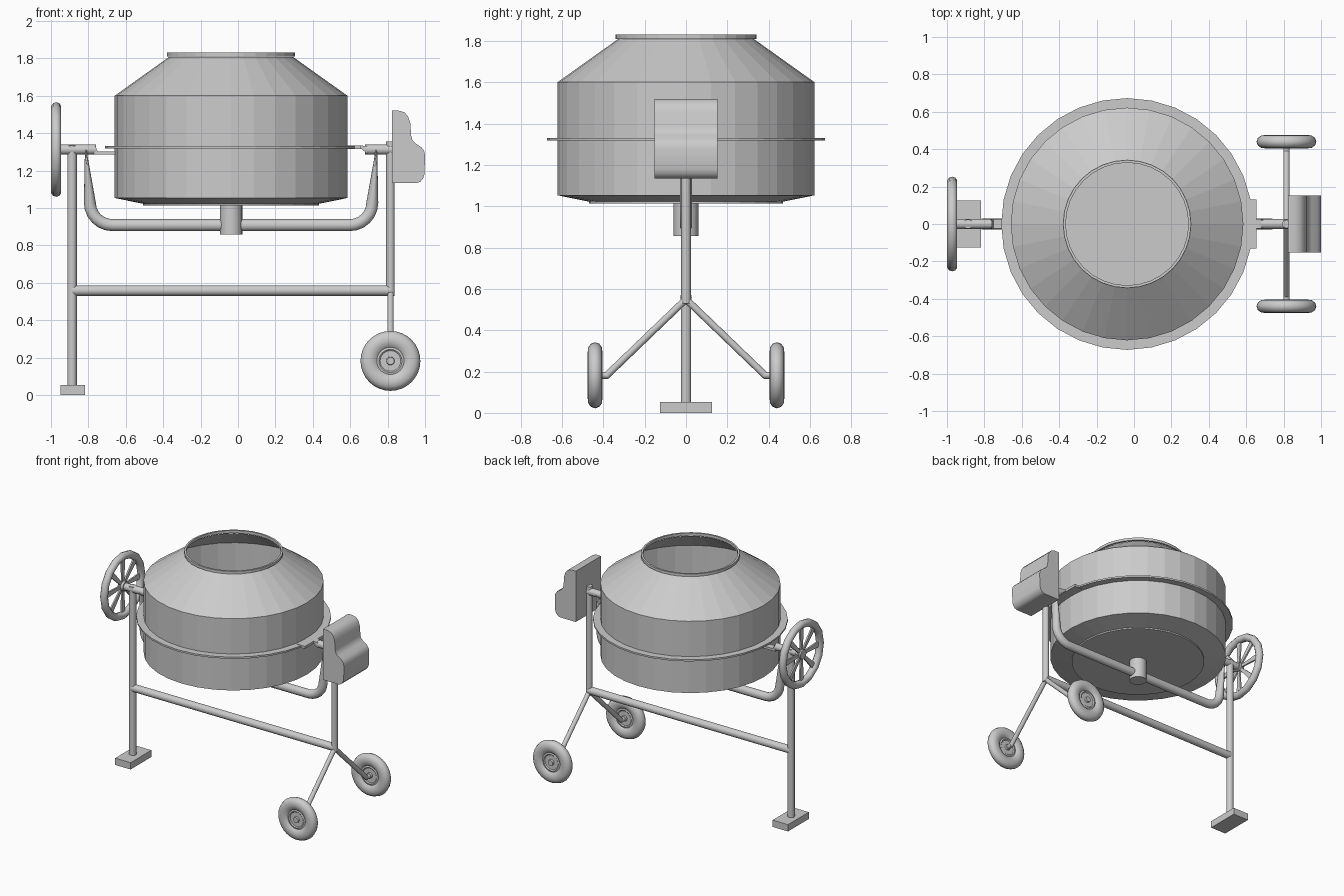
import bpy, bmesh
from math import pi, sin, cos, tau
from mathutils import Matrix, Vector

if "Cube" in bpy.data.objects:
    bpy.data.objects.remove(bpy.data.objects["Cube"])

CX = -0.037     # drum axis
SZ = 1.312      # tilting shaft height
POST = 0.815    # right post
LEG = -0.887    # left leg


def finish(name, bm, smooth=None):
    bmesh.ops.recalc_face_normals(bm, faces=bm.faces)
    me = bpy.data.meshes.new(name)
    bm.to_mesh(me)
    bm.free()
    ob = bpy.data.objects.new(name, me)
    bpy.context.collection.objects.link(ob)
    if smooth:
        bpy.ops.object.select_all(action='DESELECT')
        ob.select_set(True)
        bpy.context.view_layer.objects.active = ob
        bpy.ops.object.shade_smooth_by_angle(angle=smooth)
    return ob


def skin(bm, rings, closed=False):
    n = len(rings[0])
    pairs = list(zip(rings, rings[1:])) + ([(rings[-1], rings[0])] if closed else [])
    for a, b in pairs:
        for i in range(n):
            j = (i + 1) % n
            bm.faces.new((a[i], a[j], b[j], b[i]))


def lathe(name, profile, origin, rot=Matrix(), segs=32, closed=False, caps=(), smooth=None):
    bm = bmesh.new()
    m = Matrix.Translation(origin) @ rot
    rings = [[bm.verts.new(m @ Vector((r * cos(tau * i / segs), r * sin(tau * i / segs), h)))
              for i in range(segs)] for r, h in profile]
    skin(bm, rings, closed)
    for c in caps:
        bm.faces.new(rings[c])
    return finish(name, bm, smooth)


def rod(name, a, b, r, segs=16):
    a, b = Vector(a), Vector(b)
    d = b - a
    rot = d.to_track_quat('Z', 'Y').to_matrix().to_4x4()
    return lathe(name, [(r, 0), (r, d.length)], a, rot, segs, caps=(0, -1), smooth=0.7)


def prism(name, pts, y0, y1, smooth=None):
    bm = bmesh.new()
    rings = [[bm.verts.new((x, y, z)) for x, z in pts] for y in (y0, y1)]
    skin(bm, rings)
    for r in rings:
        bm.faces.new(r)
    return finish(name, bm, smooth)


def box(name, x0, x1, y0, y1, z0, z1):
    return prism(name, [(x0, z0), (x1, z0), (x1, z1), (x0, z1)], y0, y1)


# Drum: open shell, faceted, with rolled lip and gear ring
lathe("drum", [(0.47, 1.022), (0.622, 1.053), (0.622, 1.6), (0.33, 1.808)],
      (CX, 0, 0), caps=(0,))
lathe("drum_base_plate", [(0.47, 1.012), (0.47, 1.026)], (CX, 0, 0), caps=(0, -1))
lathe("drum_lip", [(0.328, 1.81), (0.342, 1.81), (0.342, 1.83), (0.328, 1.83)],
      (CX, 0, 0), closed=True)
lathe("drum_gear_ring", [(0.61, 1.318), (0.673, 1.318), (0.673, 1.331), (0.61, 1.331)],
      (CX, 0, 0), closed=True)
box("ring_guide_plate", 0.59, 0.655, -0.13, 0.13, 1.315, 1.334)

# Cradle: bent pipe whose ends are flattened
half = [(0.0, 0.908, 0, 0.032)]
for k in range(7):
    t = pi / 2 * k / 6
    half.append((0.635 + 0.12 * sin(t), 1.028 - 0.12 * cos(t), t, 0.032))
half += [(0.775, 1.28, pi / 2, 0.007), (0.775, 1.31, pi / 2, 0.007)]
path = [(-u, z, -t, r) for u, z, t, r in half[:0:-1]] + half
bm = bmesh.new()
rings = []
for u, z, t, r in path:
    rings.append([bm.verts.new((CX + u - sin(t) * r * cos(a), 0.03 * sin(a),
                                z + cos(t) * r * cos(a)))
                  for a in (tau * i / 16 for i in range(16))])
skin(bm, rings)
for e in (0, -1):
    bm.faces.new(rings[e])
finish("cradle", bm, 0.7)
lathe("cradle_hub", [(0.06, 0.857), (0.06, 1.015)], (CX, 0, 0), segs=24,
      caps=(0, -1), smooth=0.7)

# Shafts with flattened tongues reaching the drum
rod("left_shaft", (-0.985, 0, SZ), (-0.76, 0, SZ), 0.027)
rod("right_shaft", (0.68, 0, SZ), (0.83, 0, SZ), 0.027)
prism("left_tongue", [(-0.77, 1.285), (-0.65, 1.285), (-0.65, 1.302), (-0.75, 1.302), (-0.765, 1.335)],
      -0.025, 0.025)
prism("right_tongue", [(0.69, 1.29), (0.69, 1.33), (0.655, 1.334), (0.58, 1.334), (0.58, 1.316), (0.66, 1.316)],
      -0.025, 0.025)

# Frame
rod("left_leg", (LEG, 0, 0.03), (LEG, 0, 1.335), 0.025)
box("foot", -0.948, -0.818, -0.125, 0.125, 0, 0.052)
rod("cross_bar", (LEG, 0, 0.558), (POST, 0, 0.558), 0.028)
rod("right_post", (POST, 0, 0.53), (POST, 0, 1.355), 0.023)

# Axle legs and wheels, mirrored front to back
tyre = [(0.072, 0.018), (0.085, 0.03), (0.11, 0.036), (0.135, 0.033), (0.153, 0.02), (0.16, 0.0)]
tyre += [(r, -h) for r, h in tyre[-2::-1]]
disc = [(0.02, 0.03), (0.022, 0.016), (0.055, 0.016), (0.062, 0.022), (0.075, 0.018)]
disc += [(r, -h) for r, h in disc[::-1]]
turn_y = Matrix.Rotation(pi / 2, 4, 'X')
turn_x = Matrix.Rotation(pi / 2, 4, 'Y')
for s, tag in ((-1, "front"), (1, "back")):
    rod(tag + "_axle_leg", (POST, 0, 0.55), (POST, s * 0.385, 0.18), 0.017)
    rod(tag + "_axle", (POST, s * 0.375, 0.182), (POST, s * 0.44, 0.182), 0.017)
    lathe(tag + "_tyre", tyre, (POST, s * 0.44, 0.182), turn_y, 32, True, smooth=0.7)
    lathe(tag + "_wheel_disc", disc, (POST, s * 0.44, 0.182), turn_y, 24, caps=(0, -1), smooth=0.5)

# Hand wheel: low-poly rim, hub and eight flat spokes
WX = -0.972
rim = [(0.225 + 0.028 * cos(tau * i / 10), 0.028 * sin(tau * i / 10)) for i in range(10)]
lathe("hand_wheel_rim", rim, (WX, 0, SZ), turn_x, 16, True, smooth=0.7)
lathe("hand_wheel_hub", [(0.036, -0.018), (0.036, 0.025)], (WX, 0, SZ), turn_x, 16,
      caps=(0, -1), smooth=0.7)
bm = bmesh.new()
for k in range(8):
    m = Matrix.Translation((WX, 0, SZ)) @ Matrix.Rotation(tau * k / 8, 4, 'X')
    rings = [[bm.verts.new(m @ Vector((x, y, z)))
              for y, z in ((-0.01, 0.02), (0.01, 0.02), (0.022, 0.215), (-0.022, 0.215))]
             for x in (-0.006, 0.006)]
    skin(bm, rings)
    for r in rings:
        bm.faces.new(r)
finish("hand_wheel_spokes", bm)

# Motor housing with a stepped, rounded outline
prism("motor_housing",
      [(0.823, 1.133), (0.955, 1.133), (0.975, 1.14), (0.99, 1.158), (0.997, 1.18), (1.0, 1.28),
       (0.995, 1.305), (0.98, 1.325), (0.95, 1.345), (0.933, 1.362), (0.926, 1.385),
       (0.921, 1.455), (0.91, 1.488), (0.89, 1.511), (0.86, 1.52), (0.823, 1.52)],
      -0.152, 0.152, 0.6)
